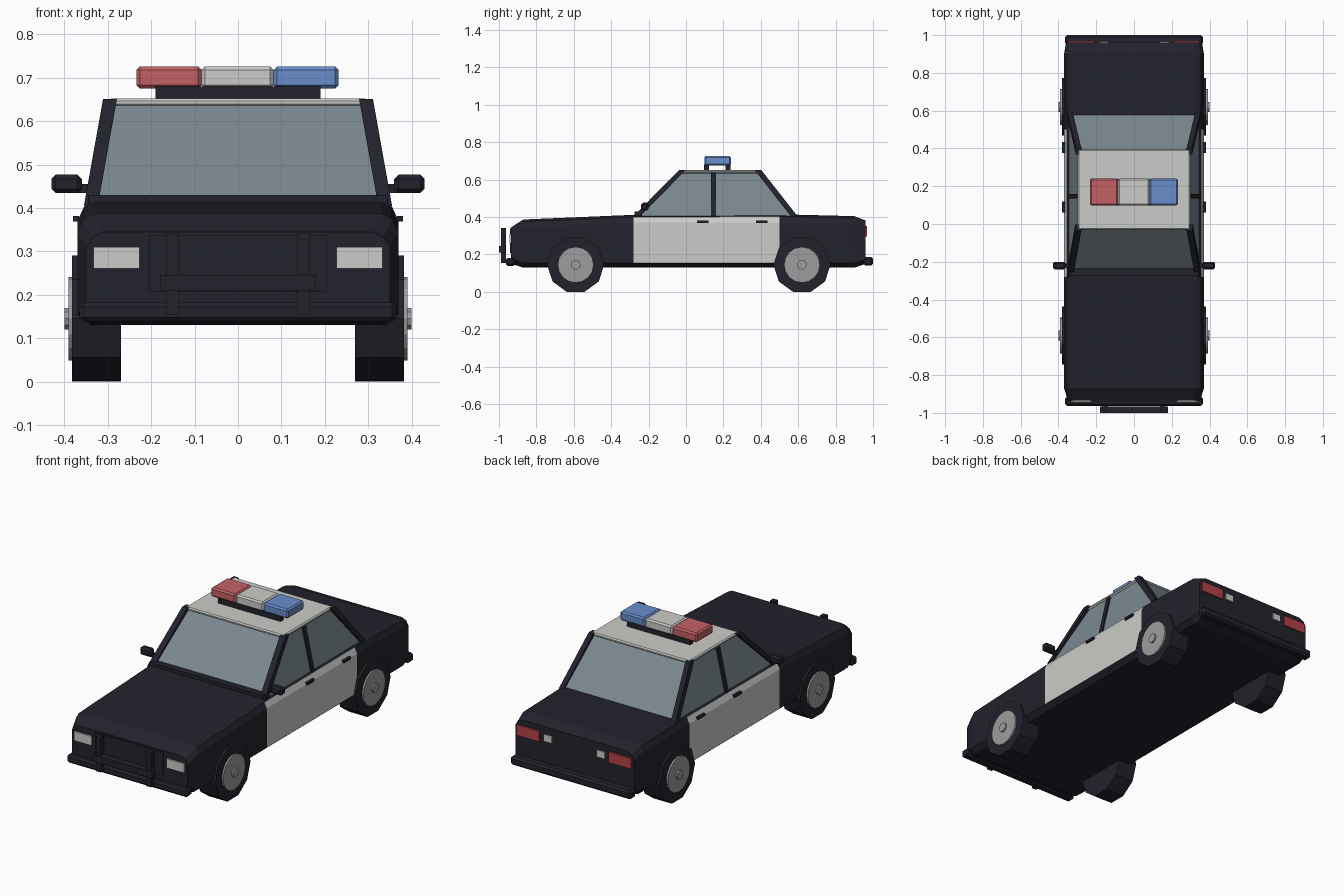
import bpy, bmesh, math
from mathutils import Vector, Matrix

if "Cube" in bpy.data.objects:
    bpy.data.objects.remove(bpy.data.objects["Cube"], do_unlink=True)


def material(name, r, g, b):
    m = bpy.data.materials.new(name)
    m.use_nodes = True
    m.diffuse_color = (r, g, b, 1)
    m.node_tree.nodes["Principled BSDF"].inputs["Base Color"].default_value = (r, g, b, 1)
    return m


DARK = material("dark navy paint", 0.016, 0.016, 0.026)
WHITE = material("white paint", 0.6, 0.6, 0.58)
GLASS = material("grey glass", 0.2, 0.245, 0.28)
STEEL = material("wheel grey", 0.34, 0.34, 0.34)
RED = material("beacon red", 0.55, 0.12, 0.13)
BLUE = material("beacon blue", 0.14, 0.27, 0.6)
TAIL = material("tail light red", 0.45, 0.055, 0.065)


def finish(name, bm, *mats):
    bmesh.ops.recalc_face_normals(bm, faces=bm.faces)
    mesh = bpy.data.meshes.new(name)
    bm.to_mesh(mesh)
    bm.free()
    for m in mats:
        mesh.materials.append(m)
    ob = bpy.data.objects.new(name, mesh)
    bpy.context.collection.objects.link(ob)
    return ob


def loft(name, rings, *mats):
    """Skin closed rings of points, with capped ends."""
    bm = bmesh.new()
    loops = [[bm.verts.new(p) for p in ring] for ring in rings]
    for a, b in zip(loops, loops[1:]):
        for i in range(len(a)):
            j = (i + 1) % len(a)
            bm.faces.new((a[i], a[j], b[j], b[i]))
    bm.faces.new(loops[0])
    bm.faces.new(loops[-1])
    return finish(name, bm, *mats)


def rect(x, y, z, hx, hy):
    return [(x - hx, y - hy, z), (x + hx, y - hy, z), (x + hx, y + hy, z), (x - hx, y + hy, z)]


def box(name, xs, ys, zs, mat, bevel=0):
    cx, cy = sum(xs) / 2, sum(ys) / 2
    hx, hy = (xs[1] - xs[0]) / 2, (ys[1] - ys[0]) / 2
    ob = loft(name, [rect(cx, cy, z, hx, hy) for z in zs], mat)
    if bevel:
        mod = ob.modifiers.new("bevel", 'BEVEL')
        mod.width, mod.segments = bevel, 1
    return ob


def pair(name, xs, ys, zs, mat, bevel=0):
    box("left_" + name, xs, ys, zs, mat, bevel)
    box("right_" + name, (-xs[1], -xs[0]), ys, zs, mat, bevel)


def disc(name, x0, x1, y, z, radius, sides, mat, turn=0):
    rings = []
    for x in (x0, x1):
        angles = [turn + math.tau * i / sides for i in range(sides)]
        rings.append([(x, y + radius * math.cos(a), z + radius * math.sin(a)) for a in angles])
    return loft(name, rings, mat)


# Body shell: cross-sections along y (y, half width, bottom, belt, top)
sections = [(-0.935, 0.35, 0.15, 0.31, 0.345), (-0.87, 0.37, 0.13, 0.345, 0.387),
            (-0.28, 0.37, 0.13, 0.37, 0.412), (0.5, 0.37, 0.13, 0.37, 0.415),
            (0.9, 0.37, 0.13, 0.365, 0.405), (0.96, 0.36, 0.15, 0.345, 0.382)]
rings = []
for y, w, low, belt, top in sections:
    half = [(w - 0.03, low), (w, low + 0.025), (w, belt), (w - 0.015, top - 0.012), (w - 0.04, top)]
    rings.append([(x, y, z) for x, z in half] + [(-x, y, z) for x, z in reversed(half)])
body = loft("body", rings, DARK, WHITE)
# White doors between the wheel arches, above the sill
for f in body.data.polygons:
    if -0.2 < f.center.y < 0.2 and abs(f.center.x) > 0.355 and f.center.z > 0.16:
        f.material_index = 1

# Glass house and roof
loft("window_glass", [[(-0.345, -0.262, 0.405), (0.345, -0.262, 0.405), (0.345, 0.585, 0.405), (-0.345, 0.585, 0.405)],
                      [(-0.29, -0.025, 0.638), (0.29, -0.025, 0.638), (0.29, 0.39, 0.638), (-0.29, 0.39, 0.638)]], GLASS)
box("roof", (-0.298, 0.298), (-0.03, 0.395), (0.634, 0.652), WHITE, 0.006)
box("windscreen_cowl", (-0.345, 0.345), (-0.275, -0.235), (0.4, 0.43), DARK)

# Pillars and mirrors
for side, s in (("left", 1), ("right", -1)):
    for name, y0, y1, x0, x1, hx, hy in (("front", -0.262, -0.02, 0.339, 0.295, 0.016, 0.018),
                                         ("rear", 0.578, 0.385, 0.339, 0.293, 0.014, 0.018),
                                         ("centre", 0.147, 0.147, 0.342, 0.29, 0.01, 0.013)):
        top = 0.636 if name == "centre" else 0.651
        loft(f"{side}_{name}_pillar", [rect(s * x0, y0, 0.405, hx, hy), rect(s * x1, y1, top, hx, hy)], DARK)
pair("mirror", (0.36, 0.43), (-0.24, -0.2), (0.434, 0.477), DARK, 0.01)
pair("mirror_arm", (0.335, 0.37), (-0.23, -0.21), (0.435, 0.455), DARK)

# Door handles
for name, y in (("front", 0.09), ("rear", 0.405)):
    pair(name + "_door_handle", (0.366, 0.38), (y - 0.03, y + 0.03), (0.369, 0.382), DARK)

# Wheels: ten-sided tyres, wheel covers and hubs
for end, y in (("front", -0.59), ("rear", 0.62)):
    for side, s in (("left", 1), ("right", -1)):
        tag = f"{end}_{side}_"
        disc(tag + "tyre", s * 0.27, s * 0.382, y, 0.145, 0.1525, 10, DARK)
        disc(tag + "wheel_cover", s * 0.375, s * 0.391, y, 0.145, 0.096, 16, STEEL)
        disc(tag + "hub", s * 0.385, s * 0.4, y, 0.145, 0.026, 10, STEEL)

# Bumpers, grille and push bar
box("front_bumper", (-0.365, 0.365), (-0.963, -0.915), (0.138, 0.182), DARK, 0.01)
box("rear_bumper", (-0.365, 0.365), (0.95, 1.0), (0.14, 0.187), DARK, 0.01)
box("grille", (-0.205, 0.205), (-0.942, -0.92), (0.207, 0.338), DARK)
pair("push_bar_post", (0.137, 0.166), (-0.99, -0.962), (0.155, 0.342), DARK)
box("push_bar_rail", (-0.18, 0.18), (-1.0, -0.965), (0.21, 0.246), DARK)

# Lamps
pair("headlight", (0.227, 0.333), (-0.943, -0.925), (0.26, 0.31), WHITE)
pair("tail_light", (0.21, 0.347), (0.95, 0.969), (0.295, 0.352), TAIL)
pair("reversing_light", (0.135, 0.185), (0.95, 0.967), (0.305, 0.342), WHITE)

# Roof light bar
for name, y in (("front", 0.11), ("rear", 0.224)):
    box(name + "_light_bar_rail", (-0.19, 0.19), (y - 0.013, y + 0.013), (0.648, 0.68), DARK)
for name, xs, mat in (("red", (-0.234, -0.084), RED), ("white", (-0.084, 0.082), WHITE),
                      ("blue", (0.082, 0.232), BLUE)):
    box(name + "_beacon", xs, (0.098, 0.241), (0.675, 0.726), mat, 0.008)
